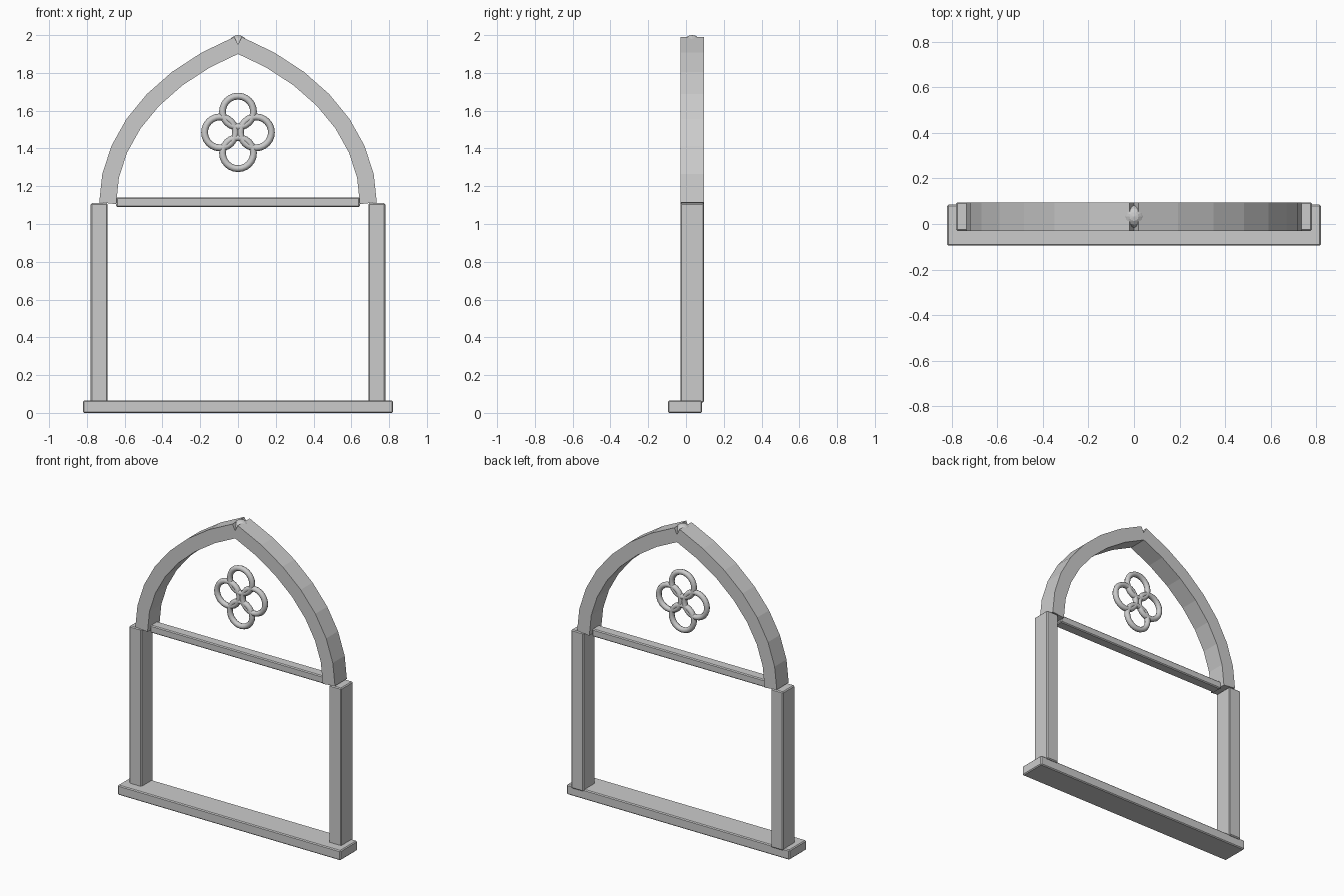
import bpy, bmesh, math
from mathutils import Vector

if "Cube" in bpy.data.objects:
    bpy.data.objects.remove(bpy.data.objects["Cube"])

YF, YB = -0.03, 0.095          # front and back of the frame
YC = (YF + YB) / 2


def box(name, lo, hi, bevel=0.006):
    lo, hi = Vector(lo), Vector(hi)
    bpy.ops.mesh.primitive_cube_add(size=1, location=(lo + hi) / 2)
    ob = bpy.context.object
    ob.name = name
    for v in ob.data.vertices:
        v.co = [c * s for c, s in zip(v.co, hi - lo)]
    m = ob.modifiers.new("bevel", 'BEVEL')
    m.width = bevel
    m.segments = 1
    return ob


def arch_half(name, side, segments=7, half=0.045):
    # centre line: 60 degree arc, flattened to the arch height
    pts = []
    for i in range(segments + 1):
        t = math.radians(60) * i / segments
        pts.append(Vector((-0.69 + 1.38 * math.cos(t), 1.11 + 0.97 * math.sin(t))))
    bm = bmesh.new()
    rings = []
    for i, p in enumerate(pts):
        a, b = pts[max(i - 1, 0)], pts[min(i + 1, segments)]
        d = (b - a).normalized()
        n = Vector((d.y, -d.x)) * half
        o, q = p + n, p - n
        rings.append([bm.verts.new((side * c.x, y, c.y))
                      for c, y in ((o, YF), (o, YB), (q, YB), (q, YF))])
    for r, s in zip(rings, rings[1:]):
        for k in range(4):
            j = (k + 1) % 4
            bm.faces.new((r[k], r[j], s[j], s[k]))
    bm.faces.new(rings[0])
    bm.faces.new(rings[-1])
    bmesh.ops.recalc_face_normals(bm, faces=bm.faces)
    me = bpy.data.meshes.new(name)
    bm.to_mesh(me)
    bm.free()
    bpy.context.collection.objects.link(bpy.data.objects.new(name, me))


# Sill and crossbar
box("sill", (-0.82, -0.095, 0), (0.82, 0.085, 0.065))
box("transom", (-0.645, YC - 0.035, 1.09), (0.645, YC + 0.035, 1.14))

# Jambs and pointed arch
for side, label in ((-1, "left"), (1, "right")):
    x = side * 0.735
    box(label + "_jamb", (x - 0.045, YF, 0.055), (x + 0.045, YB, 1.11))
    arch_half(label + "_arch", side)

# Small boss at the apex joint
bpy.ops.mesh.primitive_uv_sphere_add(segments=12, ring_count=8, radius=0.05,
                                     location=(0, YC, 1.95))
bpy.context.object.name = "apex_boss"

# Quatrefoil of four rings
for i, (dx, dz) in enumerate(((0, 0.11), (0.095, 0), (0, -0.11), (-0.095, 0))):
    bpy.ops.mesh.primitive_torus_add(major_radius=0.082, minor_radius=0.018,
                                     major_segments=24, minor_segments=8,
                                     location=(dx, YC, 1.485 + dz),
                                     rotation=(math.pi / 2, 0, 0))
    bpy.context.object.name = f"quatrefoil_ring_{i + 1}"
    bpy.ops.object.shade_smooth_by_angle(angle=math.radians(50))
